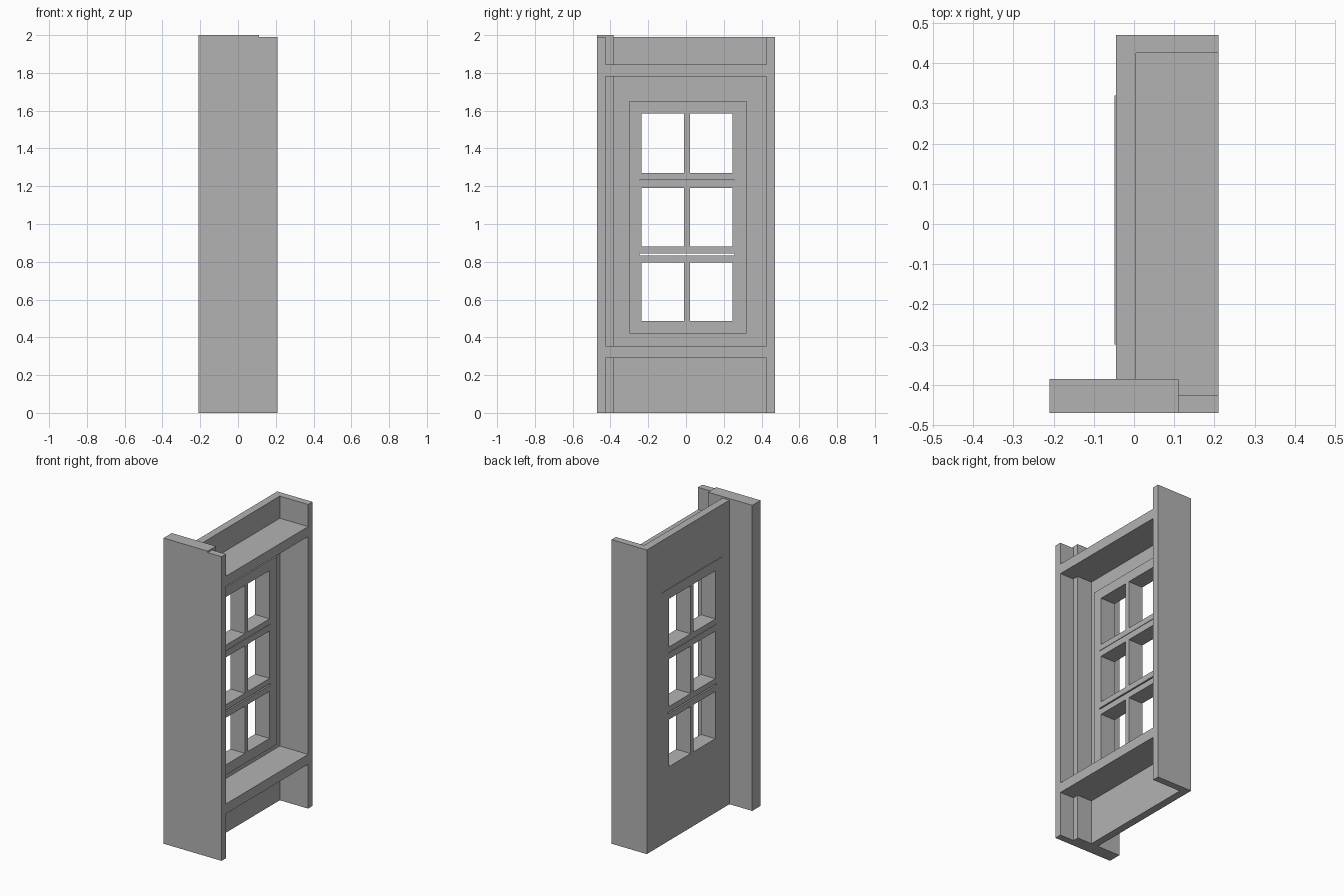
import bpy
import bmesh

cube = bpy.data.objects.get("Cube")
if cube:
    bpy.data.objects.remove(cube, do_unlink=True)

GREY = (0.45, 0.45, 0.45, 1)
grey = bpy.data.materials.new("plain_grey")
grey.use_nodes = True
grey.diffuse_color = GREY
grey.node_tree.nodes["Principled BSDF"].inputs["Base Color"].default_value = GREY


def plate(name, xs, ys, zs, holes=()):
    """Upright slab between two x values, split into y/z cells; hole cells are left open."""
    bm = bmesh.new()
    verts = [[bm.verts.new((xs[0], y, z)) for z in zs] for y in ys]
    for i in range(len(ys) - 1):
        for j in range(len(zs) - 1):
            if (i, j) not in holes:
                bm.faces.new((verts[i][j], verts[i][j + 1],
                              verts[i + 1][j + 1], verts[i + 1][j]))
    out = bmesh.ops.extrude_face_region(bm, geom=bm.faces[:], use_keep_orig=True)
    for v in out["geom"]:
        if isinstance(v, bmesh.types.BMVert):
            v.co.x = xs[1]
    bmesh.ops.recalc_face_normals(bm, faces=bm.faces[:])
    # Merge the coplanar cells into clean flat faces
    bmesh.ops.dissolve_limit(bm, angle_limit=0.01, verts=bm.verts[:], edges=bm.edges[:])
    mesh = bpy.data.meshes.new(name)
    bm.to_mesh(mesh)
    bm.free()
    mesh.materials.append(grey)
    obj = bpy.data.objects.new(name, mesh)
    bpy.context.collection.objects.link(obj)
    return obj


# Outer shell: corner post, side flanges and the two shelves
plate("corner_post", (-0.21, 0.11), (-0.47, -0.385), (0, 2))
plate("front_flange", (0.11, 0.21), (-0.47, -0.425), (0, 1.99))
plate("back_flange", (-0.045, 0.21), (0.425, 0.47), (0, 1.99))
for name, z in (("lower_shelf", 0.29), ("upper_shelf", 1.78)):
    plate(name + "_inner", (0.005, 0.11), (-0.385, 0.425), (z, z + 0.065))
    plate(name + "_outer", (0.11, 0.21), (-0.425, 0.425), (z, z + 0.065))

# Wall panel with the window opening
plate("wall_panel", (-0.045, 0.005), (-0.385, -0.30, 0.32, 0.425),
      (0, 0.42, 1.65, 1.99), {(1, 1)})

# Window frame: six panes, with narrow joints between the sashes
pane_cells = {(i, j) for i in (2, 4) for j in (1, 5, 9)}
joint_cells = {(i, j) for i in range(1, 6) for j in (3, 7)}
plate("window_frame", (-0.048, 0.057),
      (-0.30, -0.247, -0.235, -0.01, 0.02, 0.245, 0.257, 0.32),
      (0.42, 0.487, 0.795, 0.834, 0.843, 0.88, 1.19, 1.231, 1.234, 1.27, 1.585, 1.65),
      pane_cells | joint_cells)
